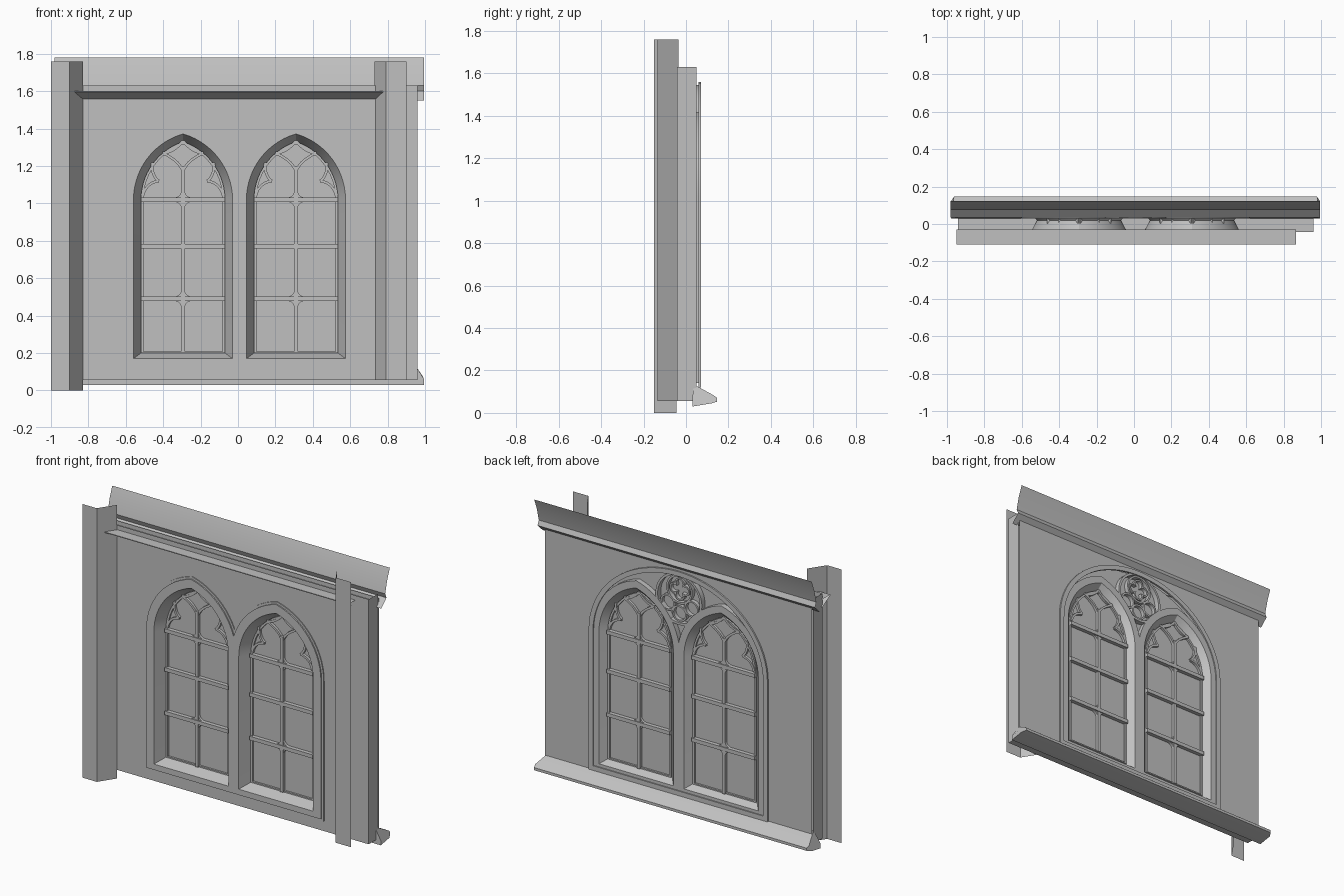
import bpy, bmesh
from math import sin, cos, pi, sqrt, acos, hypot

if "Cube" in bpy.data.objects:
    bpy.data.objects.remove(bpy.data.objects["Cube"])

stone = bpy.data.materials.new("grey_stone")
stone.use_nodes = True
GREY = (0.53, 0.53, 0.53, 1)
stone.diffuse_color = GREY
stone.node_tree.nodes["Principled BSDF"].inputs["Base Color"].default_value = GREY

MID, GAP = 0.008, 0.302          # centre of the window pair, offset of each light
SPRING, SHIFT = 1.02, 0.101      # arch springing height, arc centre offset
PANE_Y = 0.02


def add(name, mesh):
    mesh.materials.clear()
    mesh.materials.append(stone)
    ob = bpy.data.objects.new(name, mesh)
    bpy.context.collection.objects.link(ob)
    return ob


def plate(name, loops, y0, y1):
    """Filled outline with holes, standing upright between two depths."""
    cu = bpy.data.curves.new(name, 'CURVE')
    cu.dimensions, cu.fill_mode = '2D', 'BOTH'
    cu.extrude = abs(y1 - y0) / 2
    for loop in loops:
        sp = cu.splines.new('POLY')
        sp.points.add(len(loop) - 1)
        for p, (x, z) in zip(sp.points, loop):
            p.co = (x, z, 0, 1)
        sp.use_cyclic_u = True
    tmp = bpy.data.objects.new(name + "_outline", cu)
    bpy.context.collection.objects.link(tmp)
    dg = bpy.context.evaluated_depsgraph_get()
    mesh = bpy.data.meshes.new_from_object(tmp.evaluated_get(dg))
    bpy.data.objects.remove(tmp)
    for v in mesh.vertices:
        x, z, d = v.co
        v.co = (x, (y0 + y1) / 2 - d, z)
    return add(name, mesh)


def loft(name, ring_a, ring_b, closed=False, caps=False):
    """Surface between two matching rows of points."""
    bm = bmesh.new()
    a = [bm.verts.new(p) for p in ring_a]
    b = [bm.verts.new(p) for p in ring_b]
    n = len(a)
    for i in range(n if closed else n - 1):
        j = (i + 1) % n
        bm.faces.new((a[i], a[j], b[j], b[i]))
    if caps:
        bm.faces.new(a[::-1])
        bm.faces.new(b)
    bmesh.ops.recalc_face_normals(bm, faces=bm.faces)
    mesh = bpy.data.meshes.new(name)
    bm.to_mesh(mesh)
    bm.free()
    return add(name, mesh)


def at_y(loop, y):
    return [(x, y, z) for x, z in loop]


def bar(name, loop, y0=0.0, y1=0.04):
    loft(name, at_y(loop, y0), at_y(loop, y1), True, True)


def rect(x0, x1, z0, z1):
    return [(x0, z0), (x1, z0), (x1, z1), (x0, z1)]


def half_arc(w, n=14):
    """Right half of a pointed arch, springing to apex, relative to its centre."""
    r = w + SHIFT
    top = acos(SHIFT / r)
    return [(r * cos(top * i / n) - SHIFT, SPRING + r * sin(top * i / n)) for i in range(n + 1)]


def lancet(cx, w, bottom):
    right = half_arc(w)
    left = [(-x, z) for x, z in right[-2::-1]]
    return [(cx + x, z) for x, z in [(-w, bottom), (w, bottom)] + right + left]


def twin(w, bottom):
    """Joined outline of both lancets with a valley between them."""
    r, c = w + SHIFT, GAP + SHIFT
    outer = [(GAP + x, z) for x, z in half_arc(w)]
    inner = [(GAP - x, z) for x, z in half_arc(w)[-2::-1] if GAP - x > 0.002]
    half = [(GAP + w, bottom)] + outer + inner
    valley = [(0, SPRING + sqrt(r * r - c * c))]
    half = [p for p in half if p[1] >= valley[0][1] or p[0] > GAP]
    pts = half + valley + [(-x, z) for x, z in half[::-1]]
    return [(MID + x, z) for x, z in pts]


def broad_arch(w, h, bottom, n=40):
    pts = [(-w, bottom), (w, bottom)]
    pts += [(w * cos(pi * i / n), SPRING + h * sin(pi * i / n)) for i in range(n + 1)]
    return [(MID + x, z) for x, z in pts]


def foil(cz, lobes, d, a, cx=MID, n=48):
    """Foiled circle: union of lobes of radius a placed at distance d."""
    pts = []
    for i in range(n):
        t = 2 * pi * i / n
        step = 2 * pi / lobes
        f = (t + step / 2) % step - step / 2
        r = d * cos(f) + sqrt(max(a * a - (d * sin(f)) ** 2, 0))
        pts.append((cx + r * sin(t), cz + r * cos(t)))
    return pts


def ribbon(path, width):
    left, right = [], []
    for i, (x, z) in enumerate(path):
        (x0, z0), (x1, z1) = path[max(i - 1, 0)], path[min(i + 1, len(path) - 1)]
        k = width / 2 / hypot(x1 - x0, z1 - z0)
        nx, nz = -(z1 - z0) * k, (x1 - x0) * k
        left.append((x + nx, z + nz))
        right.append((x - nx, z - nz))
    return left + right[::-1]


def bend(p, q, r, n=7):
    """Curved path from p to r pulled towards q."""
    return [tuple((1 - t) ** 2 * a + 2 * t * (1 - t) * b + t * t * c for a, b, c in zip(p, q, r))
            for t in (i / n for i in range(n + 1))]


# Hollow wall: front and back skins with end returns
centres = (MID - GAP, MID + GAP)
front_holes = [lancet(c, 0.265, 0.17) for c in centres]
plate("wall_front", [rect(-0.94, 0.96, 0.055, 1.63)] + front_holes, -0.043, -0.043)
plate("wall_back", [rect(-0.94, 0.96, 0.055, 1.6), broad_arch(0.62, 0.525, 0.14)], 0.06, 0.06)
for side, x in (("right", -0.94), ("left", 0.96)):
    loft("wall_end_" + side, [(x, -0.043, 0.055), (x, -0.043, 1.63)],
         [(x, 0.05, 0.055), (x, 0.05, 1.63)])
loft("wall_underside", [(-0.94, -0.043, 0.055), (0.96, -0.043, 0.055)],
     [(-0.94, 0.06, 0.055), (0.96, 0.06, 0.055)])

# Front window surround in two steps
plate("front_surround", [twin(0.334, 0.12)] + front_holes, -0.049, -0.043)
plate("front_surround_face", [twin(0.32, 0.133)] + front_holes, -0.057, -0.049)

# Back window surround, twin frame and recessed spandrel
plate("back_surround", [broad_arch(0.636, 0.54, 0.12), broad_arch(0.605, 0.51, 0.15)], 0.058, 0.07)
plate("back_frame", [twin(0.31, 0.14)] + front_holes, 0.03, 0.063)
plate("spandrel", [broad_arch(0.62, 0.525, 0.14)] + front_holes, 0.03, 0.03)

# Tracery roundel above the twin lights
plate("roundel_ring", [foil(1.38, 1, 0, 0.165), foil(1.38, 1, 0, 0.15)], 0.03, 0.063)
plate("upper_ring", [foil(1.44, 1, 0, 0.092), foil(1.44, 1, 0, 0.08)], 0.03, 0.058)
plate("quatrefoil", [foil(1.44, 4, 0.038, 0.034), foil(1.44, 4, 0.038, 0.024)], 0.03, 0.055)
for dx, z in ((-0.085, 1.335), (0, 1.285), (0.085, 1.335)):
    plate("lower_foil", [foil(z, 1, 0, 0.052, MID + dx), foil(z, 1, 0, 0.041, MID + dx)], 0.03, 0.055)

# Window lights: splayed reveals, pane, glazing bars
for c in centres:
    inner = lancet(c, 0.225, 0.2)
    outer = lancet(c, 0.265, 0.17)
    loft("front_reveal", at_y(outer, -0.057), at_y(inner, PANE_Y), True)
    loft("back_reveal", at_y(outer, 0.063), at_y(inner, PANE_Y), True)
    plate("pane", [inner], PANE_Y, PANE_Y)
    bar("upright_bar", rect(c - 0.01, c + 0.01, 0.2, 1.2))
    for z in (0.49, 0.77, 1.02):
        bar("cross_bar", rect(c - 0.225, c + 0.225, z - 0.012, z + 0.012), -0.005, 0.045)
    for s in (-1, 1):
        # Curved brackets where the bars cross
        for z, up in ((0.49, 1), (0.49, -1), (1.02, -1), (1.02, 1)):
            k = 0.05
            curve = bend((c + s * k, z + up * 0.01), (c + s * 0.012, z + up * 0.014),
                         (c + s * 0.008, z + up * k))
            bar("bracket", curve + [(c, z)], 0.004, 0.036)
        # Branching head tracery with cusps
        for p, q, r in (((0, 1.17), (0.02, 1.23), (0.11, 1.27)),
                        ((0.11, 1.27), (0.05, 1.27), (0, 1.335)),
                        ((0.215, 1.04), (0.2, 1.11), (0.13, 1.12)),
                        ((0.13, 1.12), (0.17, 1.15), (0.165, 1.22))):
            path = [(c + s * x, z) for x, z in bend(p, q, r)]
            bar("head_tracery", ribbon(path, 0.014), 0.004, 0.036)
    rim = lancet(c, 0.212, 0.208)
    plate("pane_rim", [inner, rim], 0.008, 0.032)

# Corner pilasters: folded sheets
for side, fold, z0 in (("right", [(-1, -0.15), (-0.9, -0.15), (-0.83, -0.045)], 0),
                       ("left", [(0.9, -0.135), (0.79, -0.135), (0.73, -0.035)], 0.055)):
    loft("pilaster_" + side, [(x, y, z0) for x, y in fold], [(x, y, 1.76) for x, y in fold])


def along_x(name, profile, x0, x1):
    loft(name, [(x0, y, z) for y, z in profile], [(x1, y, z) for y, z in profile])


# Front string course and rear flared cornice
along_x("front_ledge", [(-0.03, 1.55), (-0.11, 1.595), (-0.11, 1.6), (-0.03, 1.6)], -0.95, 0.865)
along_x("rear_cornice", [(0.122, 1.78), (0.095, 1.71), (0.075, 1.63), (0.088, 1.6), (0.035, 1.55)],
        -0.98, 0.995)

# Rear sill with hipped ends
sill = [(0.035, 0.135, 0.94), (0.13, 0.083, 0.975), (0.147, 0.07, 0.97), (0.147, 0.053, 0.97),
        (0.12, 0.045, 0.987), (0.03, 0.03, 0.987), (0.03, 0.06, 0.987)]
loft("rear_sill", [(MID - w, y, z) for y, z, w in sill], [(MID + w, y, z) for y, z, w in sill], True, True)

# Smooth curved surfaces, keep edges crisp
bpy.ops.object.select_all(action='DESELECT')
meshes = [o for o in bpy.context.collection.objects if o.type == 'MESH']
for ob in meshes:
    ob.select_set(True)
bpy.context.view_layer.objects.active = meshes[0]
bpy.ops.object.shade_smooth_by_angle(angle=0.45)
